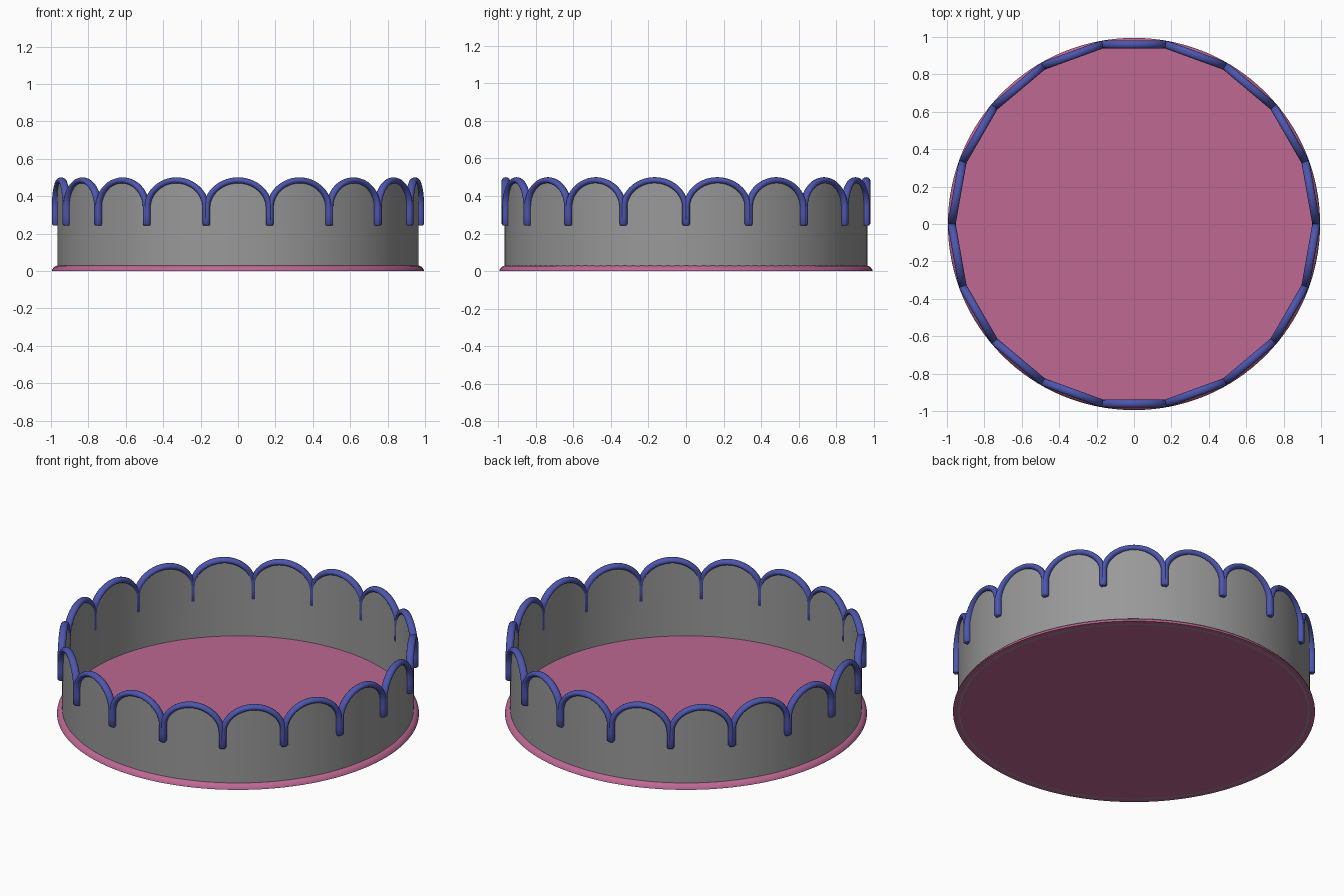
import bpy, bmesh, math

if "Cube" in bpy.data.objects:
    bpy.data.objects.remove(bpy.data.objects["Cube"])

N = 18                      # scallops
JOINT_R = 0.975             # radius of the points where arches meet
HALF = math.radians(180 / N)
PLANE_R = JOINT_R * math.cos(HALF)


def material(name, col):
    m = bpy.data.materials.new(name)
    m.diffuse_color = (*col, 1)
    m.use_nodes = True
    m.node_tree.nodes["Principled BSDF"].inputs["Base Color"].default_value = m.diffuse_color
    return m


PINK = material("pink", (0.51, 0.14, 0.29))
BLUE = material("blue", (0.075, 0.092, 0.42))
GREY = material("grey", (0.32, 0.32, 0.32))


def finish(bm, name, mat, angle=40):
    bmesh.ops.recalc_face_normals(bm, faces=bm.faces)
    me = bpy.data.meshes.new(name)
    bm.to_mesh(me)
    bm.free()
    me.materials.append(mat)
    ob = bpy.data.objects.new(name, me)
    bpy.context.collection.objects.link(ob)
    bpy.ops.object.select_all(action='DESELECT')
    ob.select_set(True)
    bpy.context.view_layer.objects.active = ob
    bpy.ops.object.shade_smooth_by_angle(angle=math.radians(angle))
    return ob


def bridge(bm, a, b):
    n = len(a)
    for i in range(n):
        bm.faces.new((a[i], a[(i + 1) % n], b[(i + 1) % n], b[i]))


# Half arch path (sideways, height): straight leg, then a curve to the crown
def half_arch(steps=14):
    p = [(0.165, 0.345), (0.163, 0.42), (0.09, 0.484), (0, 0.484)]
    pts = [(0.165, 0.243), (0.165, 0.25), (0.165, 0.30)]
    for k in range(steps + 1):
        t = k / steps
        w = ((1 - t) ** 3, 3 * t * (1 - t) ** 2, 3 * t * t * (1 - t), t ** 3)
        pts.append(tuple(sum(wi * q[j] for wi, q in zip(w, p)) for j in (0, 1)))
    return pts


HALF_PATH = half_arch()
PATH = HALF_PATH + [(-u, z) for u, z in reversed(HALF_PATH[:-1])]


def height_at(u):
    u = abs(u)
    for (u1, z1), (u0, z0) in zip(HALF_PATH[3:], HALF_PATH[4:]):
        if u0 <= u <= u1:
            return z0 + (z1 - z0) * (u - u0) / (u1 - u0)
    return HALF_PATH[3][1]


# Blue scalloped trim: an oval tube swept along each flat arch
bm = bmesh.new()
SIDES, RAD, THICK = 12, 0.0215, 0.0165
for s in range(N):
    a = -math.pi / 2 + 2 * HALF * s
    c, sn = math.cos(a), math.sin(a)
    rings = []
    for i, (u, z) in enumerate(PATH):
        p0, p1 = PATH[max(i - 1, 0)], PATH[min(i + 1, len(PATH) - 1)]
        du, dz = p1[0] - p0[0], p1[1] - p0[1]
        ln = math.hypot(du, dz)
        nu, nz = -dz / ln, du / ln
        k = 0.7 if i in (0, len(PATH) - 1) else 1
        ring = []
        for j in range(SIDES):
            t = 2 * math.pi * j / SIDES
            r = PLANE_R + k * RAD * math.cos(t)
            h = k * THICK * math.sin(t)
            w, zz = u + h * nu, z + h * nz
            ring.append(bm.verts.new((r * c - w * sn, r * sn + w * c, zz)))
        rings.append(ring)
    for r0, r1 in zip(rings, rings[1:]):
        bridge(bm, r0, r1)
    bm.faces.new(rings[0])
    bm.faces.new(rings[-1])
finish(bm, "scalloped_trim", BLUE, 50)

# Grey wall whose upper edge follows the arches
bm = bmesh.new()
PER = 16
loops = [[], [], [], []]
for i in range(N * PER):
    a = -math.pi / 2 - HALF + 2 * HALF * i / PER
    th = -HALF + 2 * HALF * (i % PER) / PER
    top = height_at(PLANE_R * math.tan(th))
    for lp, r, z in zip(loops, (0.966, 0.966, 0.955, 0.955), (0, top, top, 0)):
        lp.append(bm.verts.new((r * math.cos(a), r * math.sin(a), z)))
for k in range(4):
    bridge(bm, loops[k], loops[(k + 1) % 4])
finish(bm, "wall", GREY)


# Round pieces turned from a profile
def lathe(name, profile, mat, closed, n=128):
    bm = bmesh.new()
    rings = [[bm.verts.new((r * math.cos(2 * math.pi * i / n),
                            r * math.sin(2 * math.pi * i / n), z))
              for i in range(n)] for r, z in profile]
    for a, b in zip(rings, rings[1:]):
        bridge(bm, a, b)
    if closed:
        bridge(bm, rings[-1], rings[0])
    else:
        bm.faces.new(rings[0])
        bm.faces.new(rings[-1])
    return finish(bm, name, mat)


lathe("base_rim", [(0.964, 0), (0.995, 0), (0.993, 0.008), (0.984, 0.02),
                   (0.974, 0.027), (0.964, 0.029)], PINK, True)
lathe("floor", [(0.956, 0), (0.956, 0.025)], PINK, False)
